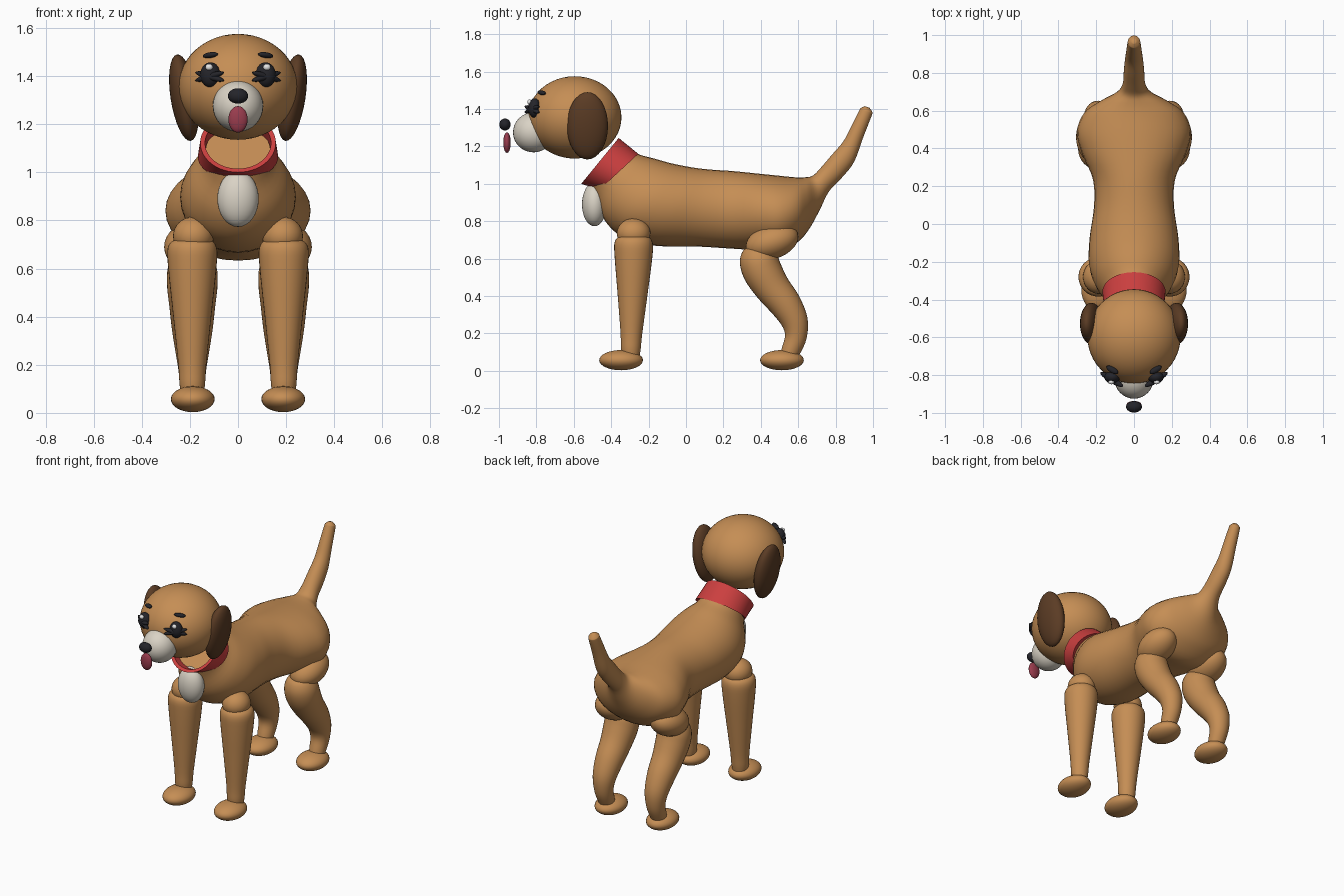
import bpy, bmesh, math
from mathutils import Vector, Euler

if "Cube" in bpy.data.objects:
    bpy.data.objects.remove(bpy.data.objects["Cube"])


def material(name, r, g, b):
    m = bpy.data.materials.new(name)
    m.diffuse_color = (r, g, b, 1)
    m.use_nodes = True
    m.node_tree.nodes["Principled BSDF"].inputs["Base Color"].default_value = m.diffuse_color
    return m


TAN = material("tan_fur", 0.56, 0.27, 0.09)
BROWN = material("dark_brown_fur", 0.105, 0.045, 0.018)
CREAM = material("cream_fur", 0.70, 0.65, 0.56)
RED = material("red_band", 0.60, 0.05, 0.05)
BLACK = material("black", 0.018, 0.018, 0.023)
PINK = material("tongue_pink", 0.32, 0.045, 0.075)
WHITE = material("white", 0.9, 0.9, 0.9)


def finish(name, bm, mat, angle=50):
    bmesh.ops.recalc_face_normals(bm, faces=bm.faces)
    me = bpy.data.meshes.new(name)
    bm.to_mesh(me)
    bm.free()
    me.materials.append(mat)
    ob = bpy.data.objects.new(name, me)
    bpy.context.collection.objects.link(ob)
    bpy.ops.object.select_all(action='DESELECT')
    bpy.context.view_layer.objects.active = ob
    ob.select_set(True)
    bpy.ops.object.shade_smooth_by_angle(angle=math.radians(angle))
    return ob


def ball(name, mat, loc, radii, rot=(0, 0, 0), seg=32):
    bm = bmesh.new()
    bmesh.ops.create_uvsphere(bm, u_segments=seg, v_segments=seg // 2, radius=1)
    turn = Euler([math.radians(a) for a in rot]).to_matrix()
    for v in bm.verts:
        v.co = turn @ Vector([c * r for c, r in zip(v.co, radii)]) + Vector(loc)
    return finish(name, bm, mat)


def smooth_rings(rings, steps):
    """Catmull-Rom interpolation between ring descriptions."""
    out = []
    for i in range(len(rings) - 1):
        p = [rings[max(0, min(len(rings) - 1, i + k))] for k in (-1, 0, 1, 2)]
        for s in range(steps):
            t = s / steps
            out.append([0.5 * (2 * b + (c - a) * t + (2 * a - 5 * b + 4 * c - d) * t * t
                               + (3 * b - a - 3 * c + d) * t ** 3) for a, b, c, d in zip(*p)])
    return out + [list(rings[-1])]


def loft(name, mat, rings, x=0, steps=4, seg=32, closed=False, angle=50):
    """Skin elliptical rings given as (top_y, top_z, bottom_y, bottom_z, half_width)."""
    bm = bmesh.new()
    loops = []
    for ty, tz, by, bz, w in smooth_rings(rings, steps):
        loop = []
        for k in range(seg):
            a = 2 * math.pi * k / seg
            c, s = math.cos(a), math.sin(a)
            loop.append(bm.verts.new((x + w * c, (ty + by) / 2 + s * (ty - by) / 2,
                                      (tz + bz) / 2 + s * (tz - bz) / 2)))
        loops.append(loop)
    pairs = list(zip(loops, loops[1:]))
    if closed:
        pairs.append((loops[-1], loops[0]))
    else:
        bm.faces.new(loops[0])
        bm.faces.new(loops[-1])
    for p, q in pairs:
        for k in range(seg):
            n = (k + 1) % seg
            bm.faces.new((p[k], p[n], q[n], q[k]))
    return finish(name, bm, mat, angle)


def tube(name, mat, pts, x):
    """Round limb through (y, z, radius) points."""
    rings = []
    for i, (y, z, r) in enumerate(pts):
        a, b = pts[max(i - 1, 0)], pts[min(i + 1, len(pts) - 1)]
        d = Vector((b[0] - a[0], b[1] - a[1])).normalized()
        ny, nz = -d.y * r, d.x * r
        rings.append((y + ny, z + nz, y - ny, z - nz, r))
    return loft(name, mat, rings, x=x)


# Torso flowing into the tail
loft("body_and_tail", TAN, [
    (-0.305, 1.195, -0.505, 0.985, 0.135),
    (-0.25, 1.157, -0.48, 0.92, 0.15),
    (-0.17, 1.135, -0.435, 0.805, 0.205),
    (-0.08, 1.11, -0.34, 0.715, 0.238),
    (0.03, 1.088, -0.18, 0.67, 0.235),
    (0.13, 1.076, 0.05, 0.665, 0.212),
    (0.25, 1.068, 0.22, 0.655, 0.217),
    (0.38, 1.055, 0.37, 0.645, 0.275),
    (0.48, 1.045, 0.50, 0.635, 0.302),
    (0.58, 1.035, 0.60, 0.69, 0.262),
    (0.64, 1.035, 0.66, 0.76, 0.18),
    (0.68, 1.045, 0.715, 0.86, 0.09),
    (0.72, 1.085, 0.765, 0.96, 0.06),
    (0.78, 1.155, 0.84, 1.04, 0.054),
    (0.84, 1.225, 0.90, 1.12, 0.048),
    (0.88, 1.30, 0.95, 1.255, 0.041),
    (0.925, 1.39, 0.993, 1.365, 0.034),
    (0.935, 1.405, 0.995, 1.385, 0.03),
    (0.955, 1.415, 0.98, 1.407, 0.012)])

# Collar: hollow band around the neck
loft("collar", RED, [
    (-0.36, 1.245, -0.56, 1.00, 0.157),
    (-0.255, 1.16, -0.462, 0.968, 0.167),
    (-0.28, 1.15, -0.455, 0.985, 0.14),
    (-0.372, 1.228, -0.545, 1.015, 0.137)],
    steps=1, seg=48, closed=True, angle=30)

# Chest patch, head and muzzle
ball("chest_patch", CREAM, (0, -0.49, 0.89), (0.086, 0.066, 0.117))
ball("head", TAN, (0, -0.595, 1.355), (0.247, 0.25, 0.22), seg=48)
ball("muzzle", CREAM, (0, -0.815, 1.275), (0.105, 0.11, 0.107))
ball("nose", BLACK, (0, -0.968, 1.317), (0.042, 0.03, 0.032))
ball("tongue", PINK, (0, -0.957, 1.22), (0.04, 0.02, 0.055))

for s, side in ((-1, "left"), (1, "right")):
    # Ears and face details
    ball(side + "_ear", BROWN, (s * 0.225, -0.527, 1.31), (0.055, 0.11, 0.182), (0, s * 9, 0))
    ball(side + "_eye", BLACK, (s * 0.115, -0.81, 1.405), (0.042, 0.034, 0.052), seg=20)
    ball(side + "_eye_glint", WHITE, (s * 0.12, -0.837, 1.437), (0.016, 0.012, 0.014), seg=12)
    for n, tilt in enumerate((-14, 14)):
        ball(f"{side}_lash_{n}", BLACK, (s * 0.118, -0.823, 1.398), (0.073, 0.018, 0.014),
             (0, tilt, s * 32), seg=16)
    ball(side + "_brow", BLACK, (s * 0.115, -0.772, 1.487), (0.036, 0.016, 0.012),
         (0, s * 8, s * 30), seg=16)

    # Front leg with shoulder and paw
    ball(side + "_shoulder", TAN, (s * 0.185, -0.28, 0.735), (0.085, 0.09, 0.08))
    tube(side + "_front_leg", TAN, [
        (-0.28, 0.727, 0.02), (-0.28, 0.718, 0.075), (-0.28, 0.685, 0.102),
        (-0.281, 0.60, 0.100), (-0.286, 0.40, 0.079), (-0.292, 0.20, 0.058),
        (-0.295, 0.12, 0.053), (-0.295, 0.07, 0.045)], s * 0.19)
    ball(side + "_front_paw", TAN, (s * 0.188, -0.347, 0.057), (0.091, 0.117, 0.054))

    # Hind leg with hip and paw
    ball(side + "_hip", TAN, (s * 0.2, 0.46, 0.69), (0.107, 0.145, 0.092), (18, 0, 0))
    tube(side + "_hind_leg", TAN, [
        (0.375, 0.67, 0.03), (0.379, 0.655, 0.075), (0.387, 0.60, 0.102),
        (0.41, 0.53, 0.105), (0.465, 0.44, 0.095), (0.535, 0.35, 0.085),
        (0.582, 0.26, 0.071), (0.587, 0.18, 0.058), (0.562, 0.11, 0.051),
        (0.545, 0.07, 0.045)], s * 0.19)
    ball(side + "_hind_paw", TAN, (s * 0.188, 0.513, 0.057), (0.091, 0.117, 0.054))
